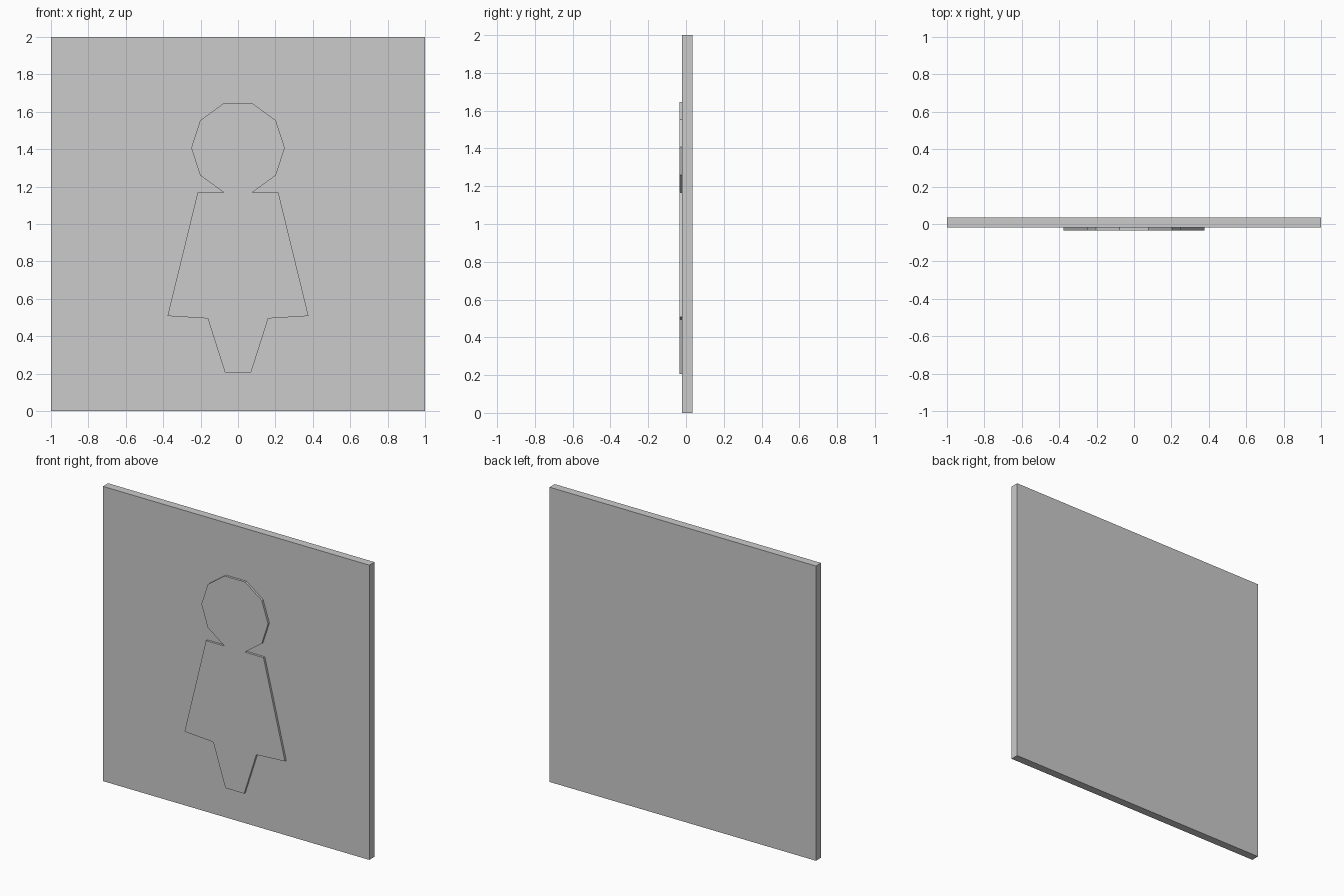
import bpy, bmesh
from math import cos, sin, radians

if "Cube" in bpy.data.objects:
    bpy.data.objects.remove(bpy.data.objects["Cube"])

FRONT, FACE, BACK = -0.035, -0.02, 0.035


def slab(name, outline, y0, y1):
    """Closed prism from an (x, z) outline, spanning y0 to y1."""
    bm = bmesh.new()
    front = [bm.verts.new((x, y0, z)) for x, z in outline]
    back = [bm.verts.new((x, y1, z)) for x, z in outline]
    bm.faces.new(front)
    bm.faces.new(back[::-1])
    n = len(outline)
    for i in range(n):
        j = (i + 1) % n
        bm.faces.new((front[j], front[i], back[i], back[j]))
    bmesh.ops.recalc_face_normals(bm, faces=bm.faces[:])
    mesh = bpy.data.meshes.new(name)
    bm.to_mesh(mesh)
    bm.free()
    obj = bpy.data.objects.new(name, mesh)
    bpy.context.collection.objects.link(obj)
    return obj


# Square sign panel
slab("sign_panel", [(-1, 0), (1, 0), (1, 2), (-1, 2)], FACE, BACK)

# Raised figure: right half from feet to crown, then mirrored
half = [(0.07, 0.207), (0.162, 0.495), (0.377, 0.508), (0.216, 1.168)]
# Ten-sided head
half += [(0.25 * cos(radians(a)), 1.407 + 0.25 * sin(radians(a)))
         for a in range(-72, 73, 36)]
outline = half + [(-x, z) for x, z in reversed(half)]
slab("raised_figure", outline, FRONT, FACE)
